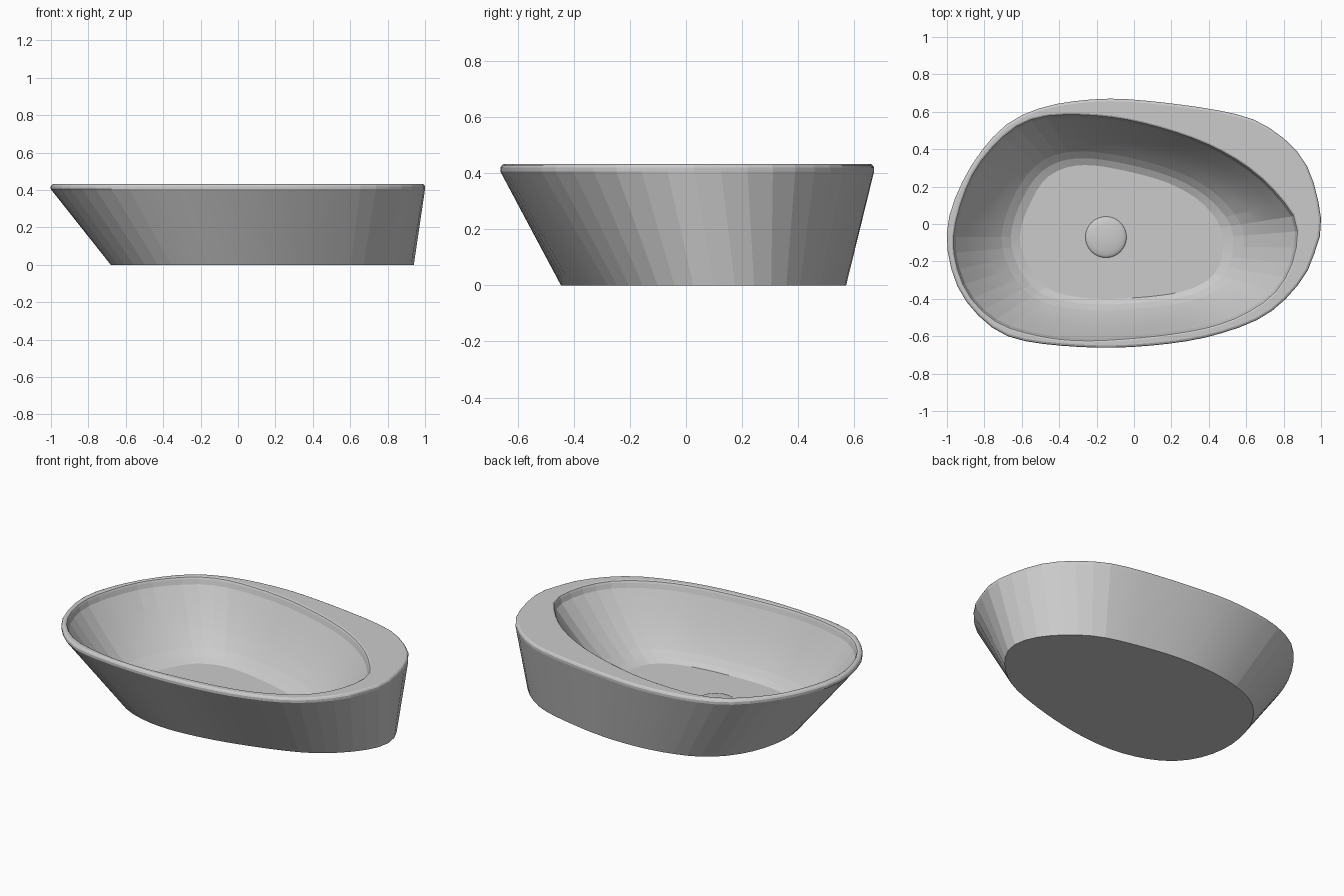
import bpy
import bmesh
from mathutils import Vector

SEGMENTS = 56
RIM_Z, WALL_Z, FLOOR_Z = 0.432, 0.405, 0.05

cube = bpy.data.objects.get("Cube")
if cube:
    bpy.data.objects.remove(cube, do_unlink=True)

# One flat colour for the whole basin
grey = bpy.data.materials.new("light grey ceramic")
grey.use_nodes = True
colour = (0.6, 0.6, 0.6, 1)
grey.diffuse_color = colour
grey.node_tree.nodes["Principled BSDF"].inputs["Base Color"].default_value = colour


def closed_curve(points, samples=16):
    """Smooth closed outline, resampled evenly along its length."""
    pts = [Vector(p) for p in points]
    n = len(pts)
    dense = []
    for i in range(n):
        a, b, c, d = (pts[(i + k - 1) % n] for k in range(4))
        for s in range(samples):
            t = s / samples
            dense.append(0.5 * (2 * b + (c - a) * t + (2 * a - 5 * b + 4 * c - d) * t ** 2
                                + (3 * b - a - 3 * c + d) * t ** 3))
    dense.append(dense[0])
    lengths = [0.0]
    for p, q in zip(dense, dense[1:]):
        lengths.append(lengths[-1] + (q - p).length)
    ring, j = [], 0
    for i in range(SEGMENTS):
        target = lengths[-1] * i / SEGMENTS
        while lengths[j + 1] < target:
            j += 1
        t = (target - lengths[j]) / (lengths[j + 1] - lengths[j])
        ring.append(dense[j].lerp(dense[j + 1], t))
    return ring


def inset(ring, distance):
    """Move a counter-clockwise outline inwards; negative moves it outwards."""
    result = []
    for i, p in enumerate(ring):
        along = (ring[(i + 1) % SEGMENTS] - ring[i - 1]).normalized()
        result.append(p + Vector((-along.y, along.x)) * distance)
    return result


def blend(ring_a, ring_b, t):
    return [a.lerp(b, t) for a, b in zip(ring_a, ring_b)]


def make_object(name, bm):
    bmesh.ops.recalc_face_normals(bm, faces=bm.faces[:])
    mesh = bpy.data.meshes.new(name)
    bm.to_mesh(mesh)
    bm.free()
    mesh.materials.append(grey)
    obj = bpy.data.objects.new(name, mesh)
    bpy.context.collection.objects.link(obj)
    return obj


# Outlines, counter-clockwise from the +x end
base = closed_curve([(.94, .1), (.87, .28), (.67, .45), (.4, .53), (.1, .57), (-.2, .55),
                     (-.45, .46), (-.61, .28), (-.68, .03), (-.64, -.2), (-.5, -.36),
                     (-.25, -.44), (.05, -.43), (.4, -.35), (.68, -.24), (.87, -.07)])
outer = closed_curve([(1, .03), (.92, .32), (.73, .51), (.49, .6), (0, .665), (-.29, .66),
                      (-.53, .61), (-.72, .5), (-.9, .26), (-1, -.03), (-.95, -.32),
                      (-.8, -.52), (-.61, -.62), (-.24, -.66), (.09, -.65), (.41, -.6),
                      (.7, -.49), (.89, -.31), (.97, -.14)])
opening = closed_curve([(.87, -.04), (.81, .1), (.62, .29), (.35, .44), (-.02, .55),
                        (-.34, .58), (-.56, .55), (-.72, .44), (-.87, .24), (-.96, -.06),
                        (-.92, -.3), (-.8, -.47), (-.61, -.57), (-.24, -.62), (.35, -.56),
                        (.67, -.43), (.82, -.26)])
floor = closed_curve([(.475, -.07), (.43, .04), (.3, .16), (.09, .25), (-.25, .315),
                      (-.45, .26), (-.56, .1), (-.61, -.08), (-.55, -.25), (-.43, -.36),
                      (-.18, -.4), (.19, -.375), (.38, -.31), (.46, -.21)])

# Basin: slanted outer wall, rounded rim, flat shelf, curved bowl
layers = [(base, 0), (outer, WALL_Z), (outer, 0.42), (inset(outer, .005), 0.428),
          (inset(outer, .013), RIM_Z), (inset(opening, -.013), RIM_Z),
          (inset(opening, -.005), 0.428), (opening, 0.418)]
steps = 7
for i in range(steps + 1):
    t = i / steps
    z = FLOOR_Z + (0.39 - FLOOR_Z) * (1 - t) ** 1.45
    layers.append((blend(inset(opening, .008), floor, t), z))

bm = bmesh.new()
rings = [[bm.verts.new((p.x, p.y, z)) for p in ring] for ring, z in layers]
for low, high in zip(rings, rings[1:]):
    for i in range(SEGMENTS):
        k = (i + 1) % SEGMENTS
        bm.faces.new((low[i], low[k], high[k], high[i]))
bm.faces.new(rings[0][::-1])
bm.faces.new(rings[-1])
basin = make_object("basin", bm)

# Low domed drain cover on the bowl floor
bm = bmesh.new()
bmesh.ops.create_uvsphere(bm, u_segments=32, v_segments=16, radius=1)
bmesh.ops.delete(bm, geom=[v for v in bm.verts if v.co.z < -0.01], context="VERTS")
for v in bm.verts:
    v.co = (v.co.x * 0.11 - 0.15, v.co.y * 0.11 - 0.07, v.co.z * 0.02 + FLOOR_Z)
drain = make_object("drain_cover", bm)
for face in drain.data.polygons:
    face.use_smooth = True

# Soft rim, crisp edges elsewhere
bpy.ops.object.select_all(action="DESELECT")
basin.select_set(True)
bpy.context.view_layer.objects.active = basin
bpy.ops.object.shade_smooth_by_angle(angle=0.1)
